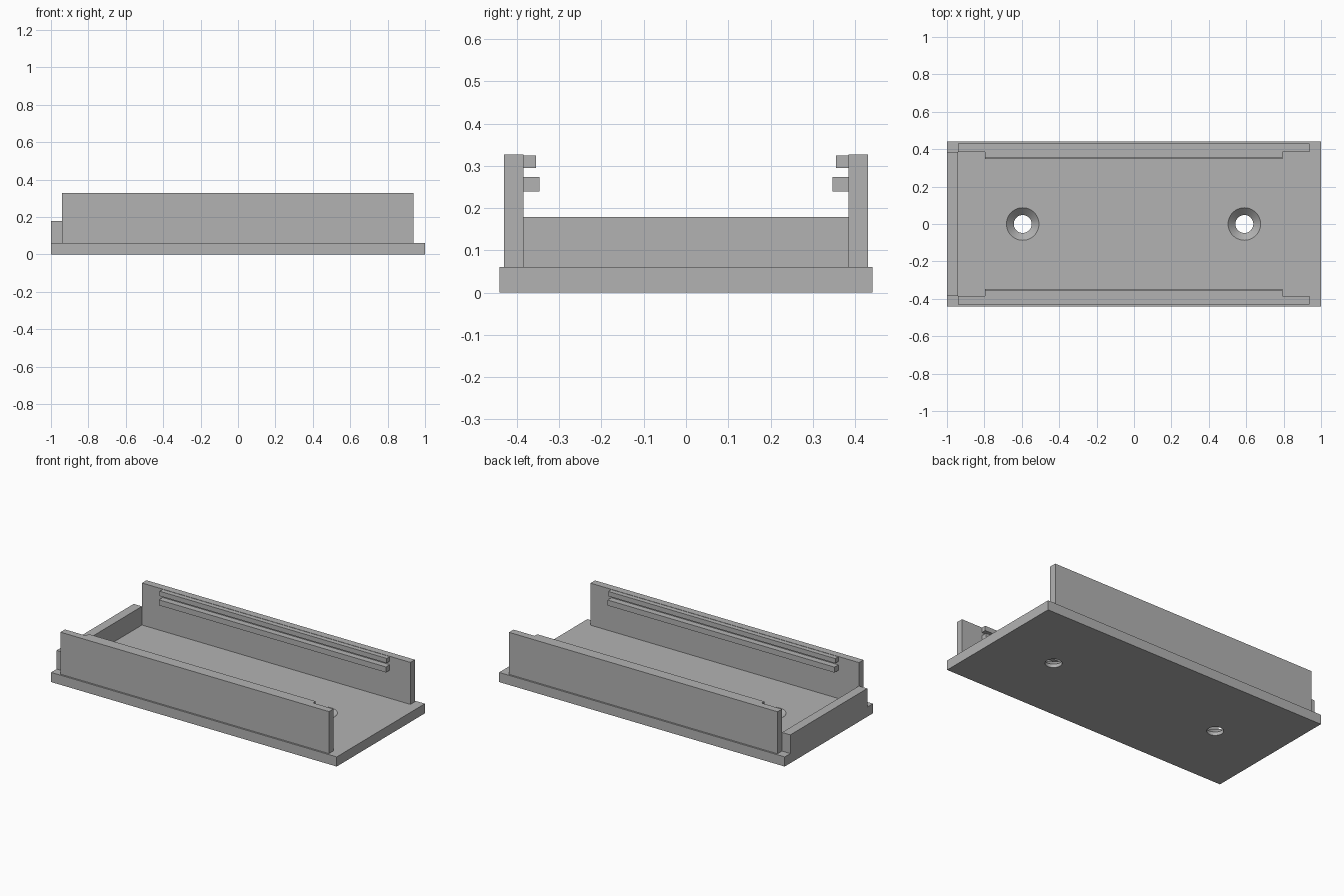
import bpy
import bmesh
import math

cube = bpy.data.objects.get("Cube")
if cube:
    bpy.data.objects.remove(cube, do_unlink=True)

grey = bpy.data.materials.new("plain grey")
grey.use_nodes = True
colour = (0.45, 0.45, 0.45, 1)
grey.diffuse_color = colour
grey.node_tree.nodes["Principled BSDF"].inputs["Base Color"].default_value = colour


def add_object(name, bm):
    mesh = bpy.data.meshes.new(name)
    bm.to_mesh(mesh)
    bm.free()
    mesh.materials.append(grey)
    ob = bpy.data.objects.new(name, mesh)
    bpy.context.collection.objects.link(ob)
    return ob


def box(name, low, high):
    bm = bmesh.new()
    bmesh.ops.create_cube(bm, size=1)
    for v in bm.verts:
        v.co = [h if c > 0 else l for c, l, h in zip(v.co, low, high)]
    return add_object(name, bm)


def screw_cutter(x):
    """Straight shank hole with a countersink opening at the top."""
    profile = [(0, -0.02), (0.048, -0.02), (0.048, 0.022),
               (0.087, BASE_TOP), (0.087, 0.1), (0, 0.1)]
    bm = bmesh.new()
    verts = [bm.verts.new((x + r, 0, z)) for r, z in profile]
    edges = [bm.edges.new(pair) for pair in zip(verts, verts[1:])]
    bmesh.ops.spin(bm, geom=verts + edges, cent=(x, 0, 0), axis=(0, 0, 1),
                   angle=math.tau, steps=48)
    # Close the seam and collapse the axis points
    for v in bm.verts:
        if math.hypot(v.co.x - x, v.co.y) < 0.01:
            v.co.x, v.co.y = x, 0
    bmesh.ops.remove_doubles(bm, verts=bm.verts, dist=0.0001)
    bmesh.ops.recalc_face_normals(bm, faces=bm.faces)
    cutter = add_object("screw_hole_cutter", bm)
    cutter.hide_render = True
    return cutter


BASE_TOP = 0.061
WALL_IN = 0.385

# Base plate with two countersunk screw holes
base = box("base_plate", (-1, -0.441, 0), (1, 0.441, BASE_TOP))
bpy.context.view_layer.objects.active = base
base.select_set(True)
for hole_x in (-0.595, 0.59):
    cutter = screw_cutter(hole_x)
    mod = base.modifiers.new("screw_hole", "BOOLEAN")
    mod.operation = "DIFFERENCE"
    mod.solver = "EXACT"
    mod.object = cutter
    bpy.ops.object.modifier_apply(modifier=mod.name)
    bpy.data.objects.remove(cutter, do_unlink=True)
bpy.ops.object.shade_smooth_by_angle(angle=math.radians(30))

# Low stop wall at the right end
box("end_wall", (-1, -WALL_IN, BASE_TOP), (-0.942, WALL_IN, 0.179))

# Side walls, each with two guide rails on the inner face
for side, sign in (("front", -1), ("back", 1)):
    def side_box(name, x0, x1, y0, y1, z0, z1):
        ya, yb = sorted((sign * y0, sign * y1))
        box(f"{side}_{name}", (x0, ya, z0), (x1, yb, z1))

    side_box("wall", -0.942, 0.938, WALL_IN, 0.43, BASE_TOP, 0.327)
    side_box("upper_rail", -0.797, 0.793, 0.355, WALL_IN, 0.295, 0.325)
    side_box("lower_rail", -0.797, 0.793, 0.347, WALL_IN, 0.239, 0.274)
